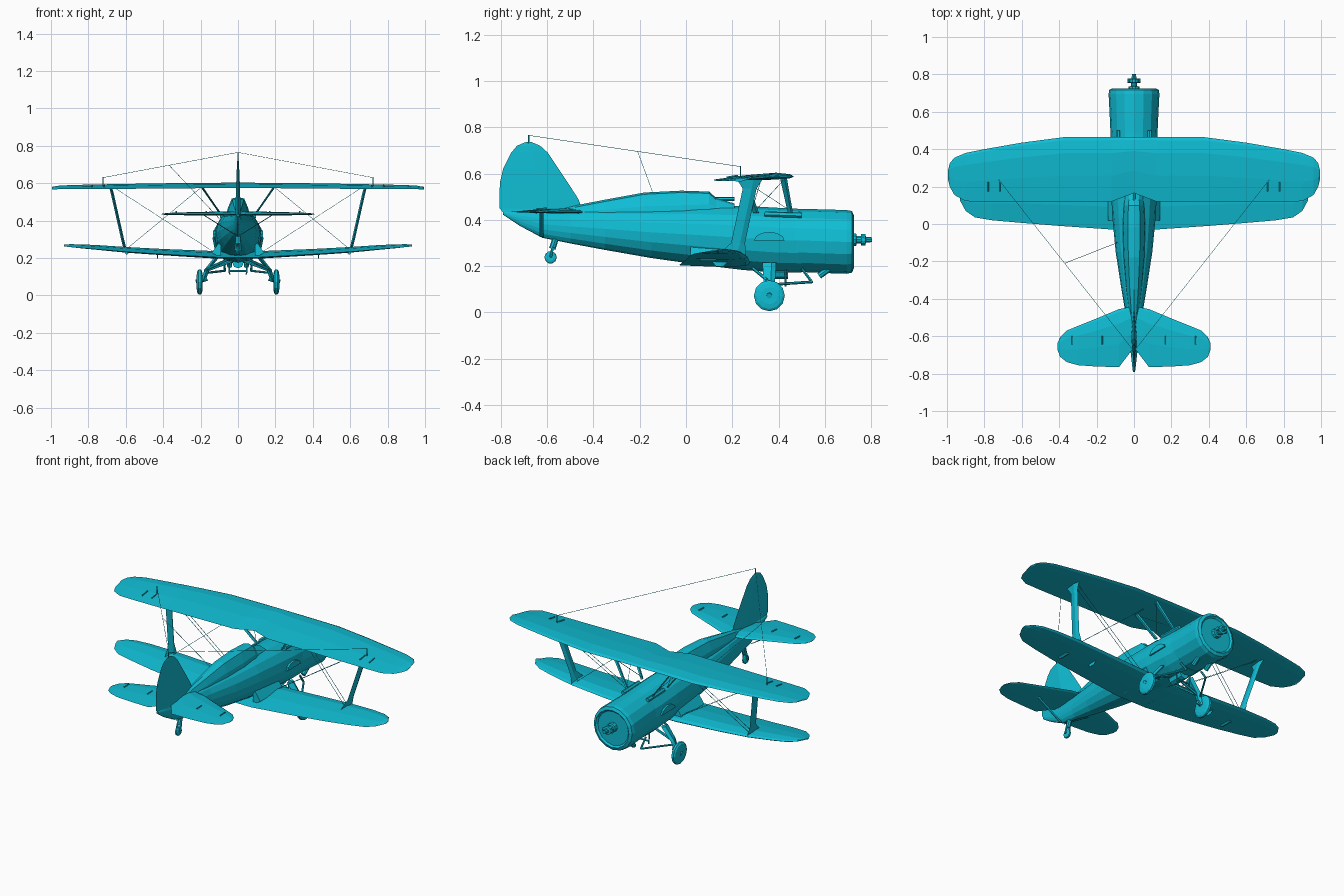
import bpy, bmesh
from math import sin, cos, pi
from mathutils import Vector

paint = bpy.data.materials.new("cyan_paint")
paint.diffuse_color = (0.005, 0.51, 0.66, 1)


def loft(name, rings):
    """Skin a list of equal-length point rings and cap both ends."""
    bm = bmesh.new()
    vs = [[bm.verts.new(p) for p in r] for r in rings]
    n = len(rings[0])
    for a, b in zip(vs, vs[1:]):
        for i in range(n):
            j = (i + 1) % n
            bm.faces.new((a[i], a[j], b[j], b[i]))
    bm.faces.new(vs[0])
    bm.faces.new(vs[-1])
    bmesh.ops.recalc_face_normals(bm, faces=bm.faces)
    me = bpy.data.meshes.new(name)
    bm.to_mesh(me)
    bm.free()
    me.materials.append(paint)
    ob = bpy.data.objects.new(name, me)
    bpy.context.collection.objects.link(ob)
    return ob


def oval(y, w, z0, z1, n=16):
    zc, h = (z0 + z1) / 2, (z1 - z0) / 2
    return [(w * cos(2 * pi * i / n), y, zc + h * sin(2 * pi * i / n)) for i in range(n)]


def rod(name, a, b, r, n=6, r2=None):
    a, b = Vector(a), Vector(b)
    d = (b - a).normalized()
    u = d.orthogonal().normalized()
    v = d.cross(u)
    ring = lambda p, q: [p + q * (u * cos(2 * pi * i / n) + v * sin(2 * pi * i / n)) for i in range(n)]
    return loft(name, [ring(a, r), ring(b, r2 or r)])


def wire(name, a, b):
    return rod(name, a, b, 0.0013, 4)


def blade(name, stations, t):
    """Streamlined strut; stations are (x, z, y_rear, y_front)."""
    return loft(name, [[(x, y0, z), (x + t, y0 * .35 + y1 * .65, z), (x, y1, z),
                        (x - t, y0 * .35 + y1 * .65, z)] for x, z, y0, y1 in stations])


AIRFOIL = [(0, 0), (.05, .4), (.25, .8), (.6, .6), (1, 0), (.6, -.25), (.25, -.4), (.05, -.3)]


def wing(name, half, thick, pitch=0.0):
    """Full-span wing from half-span stations (x, y_lead, y_trail, z, thickness factor)."""
    full = [(-s[0],) + s[1:] for s in reversed(half) if s[0] > 0] + half
    return loft(name, [[(x, yl + (yt - yl) * u, z + thick * k * w - pitch * u)
                        for u, w in AIRFOIL] for x, yl, yt, z, k in full])


def disc(name, x, y, z, r, w, n=12):
    prof = [(-.5, .55), (-.4, .85), (-.2, 1), (.2, 1), (.4, .85), (.5, .55)]
    return loft(name, [[(x + w * u, y + r * k * cos(2 * pi * i / n), z + r * k * sin(2 * pi * i / n))
                        for i in range(n)] for u, k in prof])


# fuselage barrel, rear spine with cockpit, and engine cowl
loft("fuselage", [oval(*s) for s in [
    (.50, .124, .172, .447), (.40, .127, .172, .452), (.25, .125, .183, .46),
    (.05, .117, .207, .462), (-.15, .098, .235, .457), (-.35, .067, .27, .452),
    (-.50, .042, .298, .445), (-.62, .025, .322, .44), (-.72, .014, .375, .438),
    (-.79, .006, .422, .437)]])
loft("rear_spine", [[(-w, y, zb), (-w * .85, y, zb * .5 + zt * .5), (-w * .5, y, zt - .008), (0, y, zt),
                     (w * .5, y, zt - .008), (w * .85, y, zb * .5 + zt * .5), (w, y, zb)]
                    for y, w, zb, zt in [
    (.21, .05, .44, .47), (.13, .055, .42, .495), (.10, .06, .41, .522), (-.02, .066, .40, .526),
    (-.18, .06, .40, .518), (-.35, .045, .40, .487), (-.48, .028, .40, .462), (-.6, .012, .40, .445)]])
loft("engine_cowl", [oval(*s) for s in [
    (.46, .121, .18, .446), (.47, .125, .176, .448), (.60, .131, .17, .445), (.695, .136, .167, .442),
    (.717, .132, .172, .438), (.725, .115, .19, .42), (.715, .105, .2, .41)]])

# propeller hub
loft("propeller_hub", [oval(y, r, .314 - r, .314 + r, 10) for y, r in [
    (.71, .03), (.735, .028), (.737, .017), (.755, .017), (.757, .026), (.775, .026), (.777, .013), (.803, .011)]])
for s in (1, -1):
    rod("blade_socket", (0, .766, .314), (s * .034, .766, .314), .011, 8)

# main wings and tailplane
wing("upper_wing", [(0, .465, .165, .588, 1.1), (.12, .465, .12, .588, 1), (.37, .465, .12, .586, 1),
                    (.60, .435, .12, .584, .9), (.80, .40, .12, .583, .75), (.90, .38, .122, .583, .6),
                    (.96, .355, .155, .582, .45), (.985, .325, .2, .581, .25), (.995, .285, .24, .58, .1)],
     .022, .014)
wing("lower_wing", [(0, .275, -.03, .212, 1.2), (.11, .275, -.03, .212, 1.2), (.40, .272, -.01, .228, 1),
                    (.60, .265, .006, .241, .9), (.76, .245, .02, .255, .75), (.85, .225, .035, .262, .6),
                    (.90, .195, .07, .267, .4), (.93, .15, .125, .27, .15)], .028, .008)
for s in (1, -1):
    loft("tailplane", [[(s * x, yl + (yt - yl) * u, .434 + .018 * k * w) for u, w in AIRFOIL]
                       for x, yl, yt, k in [(.0, -.44, -.66, 1), (.08, -.455, -.765, 1), (.20, -.505, -.762, .9),
                                            (.30, -.545, -.755, .7), (.36, -.57, -.738, .55),
                                            (.395, -.605, -.71, .35), (.41, -.64, -.67, .15)]])

# fin and rudder
loft("fin_and_rudder", [[(0, yl, z), (t, yl * .6 + yt * .4, z), (0, yt, z), (-t, yl * .6 + yt * .4, z)]
                        for z, yl, yt, t in [
    (.42, -.60, -.78, .014), (.45, -.45, -.805, .014), (.49, -.465, -.806, .013), (.56, -.51, -.804, .011),
    (.62, -.55, -.79, .009), (.69, -.597, -.755, .006), (.72, -.63, -.73, .004), (.737, -.67, -.69, .001)]])

# aerial mast and its side lead
rod("tail_aerial_mast", (0, -.68, .73), (0, -.68, .766), .003)
wire("aerial_lead", (-.37, -.21, .698), (-.09, -.10, .40))

# everything that exists on both sides
for s in (1, -1):
    def P(x, y, z):
        return (s * x, y, z)
    # interplane struts with flared feet, and cabane struts
    blade("interplane_strut", [(s * .682, .582, .215, .335), (s * .67, .535, .245, .305),
                               (s * .617, .30, .195, .255), (s * .602, .24, .13, .26)], .008)
    blade("front_cabane_strut", [(s * .195, .585, .405, .435), (s * .09, .43, .44, .462)], .005)
    blade("rear_cabane_strut", [(s * .195, .58, .235, .262), (s * .09, .43, .29, .315)], .005)
    wire("cabane_wire", P(.19, .42, .57), P(.09, .30, .44))
    wire("cabane_wire", P(.19, .25, .57), P(.09, .45, .44))
    # flying and landing wires
    for dy in (0, .025):
        wire("flying_wire", P(.66, .27 + dy, .575), P(.11, .20 + dy, .22))
        wire("landing_wire", P(.20, .30 + dy, .575), P(.60, .20 + dy, .245))
    # aerial
    rod("wing_aerial_mast", P(.722, .235, .58), P(.722, .235, .632), .0025)
    wire("aerial_wire", (0, -.68, .765), P(.722, .235, .63))
    # control hinges on wing and tailplane, strut horn, under-wing pitot
    for x in (.715, .78):
        rod("aileron_hinge", P(x, .175, .583), P(x, .225, .591), .004)
    for x in (.17, .33):
        rod("elevator_hinge", P(x, -.645, .447), P(x, -.60, .449), .004)
    rod("strut_horn", P(.595, .06, .228), P(.595, .13, .228), .010)
    blade("underwing_fin", [(s * .43, .235, .10, .20), (s * .43, .198, .13, .16)], .003)
    # tailplane brace
    blade("tailplane_brace", [(s * .19, .434, -.632, -.615), (s * .015, .325, -.632, -.615)], .004)
    # main wheel, leg, braces and wheel well rim
    disc("main_wheel", s * .205, .36, .072, .067, .032)
    rod("wheel_axle", P(.165, .36, .09), P(.225, .36, .072), .012, 8)
    blade("landing_leg", [(s * .188, .075, .342, .378), (s * .165, .14, .335, .385), (s * .105, .215, .33, .39)], .013)
    rod("drag_brace", P(.175, .37, .12), P(.07, .545, .132), .006)
    rod("drag_link", P(.07, .545, .13), P(.075, .50, .19), .006)
    rod("rear_brace", P(.17, .35, .14), P(.06, .29, .19), .007)
    rod("side_brace", P(.18, .36, .13), P(.03, .36, .185), .008)
    well = [P(.122, .36 + .066 * cos(pi * i / 6), .31 + .038 * sin(pi * i / 6)) for i in range(7)]
    loft("wheel_well_cover", [well, [(x + s * .012, y, z) for x, y, z in well]])
    # exhaust stub and gun trough
    rod("exhaust_stub", P(.045, .62, .19), P(.045, .575, .158), .014, 8)
    rod("gun_trough", P(.085, .34, .425), P(.085, .50, .42), .012)
    # wing root fairing
    loft("wing_root_fairing", [[P(.09, y0, .30), P(.14, y0, .228), P(.09, y0, .20)] for y0 in (.02, .24)])
    # belly bracket side
    rod("belly_bracket_leg", P(.045, .43, .112), P(.05, .43, .185), .004)

rod("belly_bracket_bar", (-.048, .43, .13), (.048, .43, .13), .005)
rod("oil_cooler", (0, .34, .175), (0, .44, .175), .03, 8)

# windscreen and gunsight
rod("gunsight", (0, .12, .49), (0, .21, .49), .008)

# tail wheel
disc("tail_wheel", 0, -.585, .238, .027, .02, 10)
for s in (1, -1):
    rod("tail_wheel_fork", (s * .014, -.585, .238), (s * .01, -.575, .285), .006)
rod("tail_wheel_leg", (0, -.578, .275), (0, -.56, .33), .014, 8)
